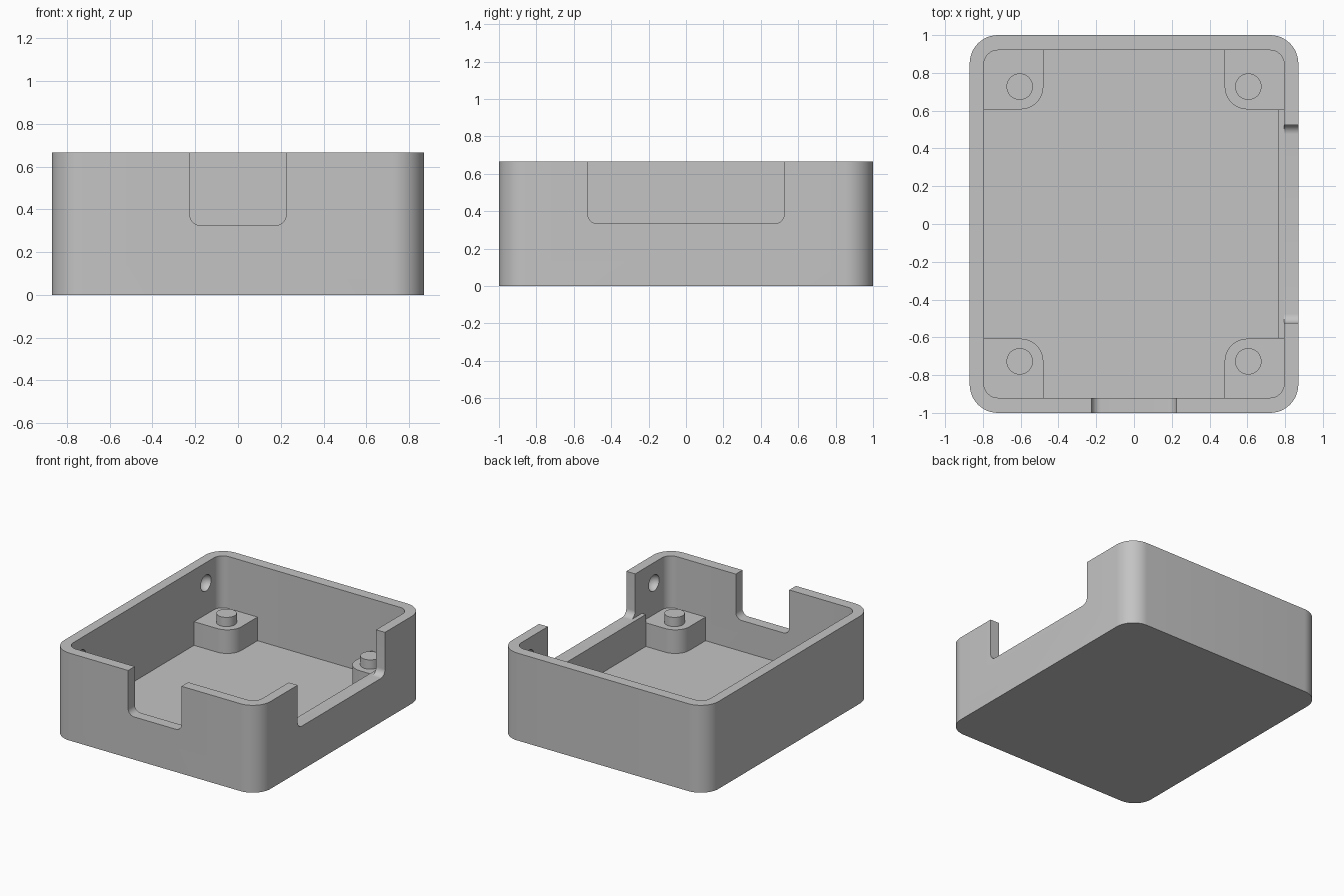
import bpy
import bmesh
from math import sin, cos, pi, radians
from mathutils import Vector

cube = bpy.data.objects.get("Cube")
if cube:
    bpy.data.objects.remove(cube, do_unlink=True)

grey = bpy.data.materials.new("plain grey")
grey.use_nodes = True
grey.diffuse_color = (0.55, 0.55, 0.55, 1)
grey.node_tree.nodes["Principled BSDF"].inputs["Base Color"].default_value = grey.diffuse_color

HEIGHT, FLOOR = 0.665, 0.09
IN_X, IN_Y = 0.795, 0.92
NOTCH_Z = 0.334


def rounded_rect(u0, v0, u1, v1, radii, steps=12):
    """Outline with one radius per corner, from lower left, counter-clockwise."""
    corners = [(u0, v0, 1, 1), (u1, v0, -1, 1), (u1, v1, -1, -1), (u0, v1, 1, -1)]
    points = []
    for i, ((u, v, su, sv), r) in enumerate(zip(corners, radii)):
        if r == 0:
            points.append((u, v))
            continue
        for k in range(steps + 1):
            a = pi + i * pi / 2 + k * pi / 2 / steps
            points.append((u + su * r + r * cos(a), v + sv * r + r * sin(a)))
    return points


def finish(name, bm):
    bmesh.ops.recalc_face_normals(bm, faces=bm.faces)
    mesh = bpy.data.meshes.new(name)
    bm.to_mesh(mesh)
    bm.free()
    mesh.materials.append(grey)
    obj = bpy.data.objects.new(name, mesh)
    bpy.context.collection.objects.link(obj)
    return obj


def prism(name, outline, start, end, axis="z"):
    """Extrude an outline along the given axis."""
    place = {"x": lambda u, v, w: (w, u, v),
             "y": lambda u, v, w: (u, w, v),
             "z": lambda u, v, w: (u, v, w)}[axis]
    bm = bmesh.new()
    face = bm.faces.new([bm.verts.new(place(u, v, start)) for u, v in outline])
    swept = bmesh.ops.extrude_face_region(bm, geom=[face])
    moved = [g for g in swept["geom"] if isinstance(g, bmesh.types.BMVert)]
    offset = Vector(place(0, 0, end - start))
    bmesh.ops.translate(bm, verts=moved, vec=offset)
    return finish(name, bm)


def activate(obj):
    bpy.ops.object.select_all(action="DESELECT")
    obj.select_set(True)
    bpy.context.view_layer.objects.active = obj


def cut(target, cutter):
    cutter.hide_render = True
    mod = target.modifiers.new("cut", "BOOLEAN")
    mod.operation = "DIFFERENCE"
    mod.solver = "EXACT"
    mod.object = cutter
    activate(target)
    bpy.ops.object.modifier_apply(modifier=mod.name)
    bpy.data.objects.remove(cutter, do_unlink=True)


# Open tray with rounded corners
tray = prism("tray", rounded_rect(-0.87, -1, 0.87, 1, [0.15] * 4), 0, HEIGHT)
cut(tray, prism("cavity", rounded_rect(-IN_X, -IN_Y, IN_X, IN_Y, [0.075] * 4), FLOOR, 1))

# Openings in the front and right walls
cut(tray, prism("front_opening", rounded_rect(-0.225, 0.325, 0.225, 1, [0.05, 0.05, 0, 0]),
                -1.1, -0.85, "y"))
cut(tray, prism("side_opening", rounded_rect(-0.525, NOTCH_Z, 0.525, 1, [0.05, 0.05, 0, 0]),
                0.75, 1, "x"))

# Round snap dimples inside the long walls
for sx in (-1, 1):
    for sy in (-1, 1):
        bm = bmesh.new()
        bmesh.ops.create_uvsphere(bm, u_segments=24, v_segments=16, radius=0.062)
        bmesh.ops.translate(bm, verts=bm.verts, vec=(sx * IN_X, sy * 0.75, 0.51))
        cut(tray, finish("dimple", bm))

parts = [tray]

# Corner standoffs with locating pegs
for sx, side in ((-1, "right"), (1, "left")):
    for sy, end in ((-1, "front"), (1, "back")):
        outline = [(sx * u, sy * v) for u, v in
                   rounded_rect(0.48, 0.607, 0.81, 0.935, [0.12, 0, 0, 0])]
        parts.append(prism(f"{end}_{side}_standoff", outline, 0.05, 0.27))
        peg = [(sx * 0.605 + 0.07 * cos(k * pi / 16), sy * 0.727 + 0.07 * sin(k * pi / 16))
               for k in range(32)]
        parts.append(prism(f"{end}_{side}_peg", peg, 0.25, 0.34))

# Thin ledge along the inside of the open side wall
parts.append(prism("side_ledge", rounded_rect(0.763, -0.607, IN_X, 0.607, [0] * 4),
                   0.05, NOTCH_Z))

for part in parts:
    activate(part)
    bpy.ops.object.shade_smooth_by_angle(angle=radians(30))
